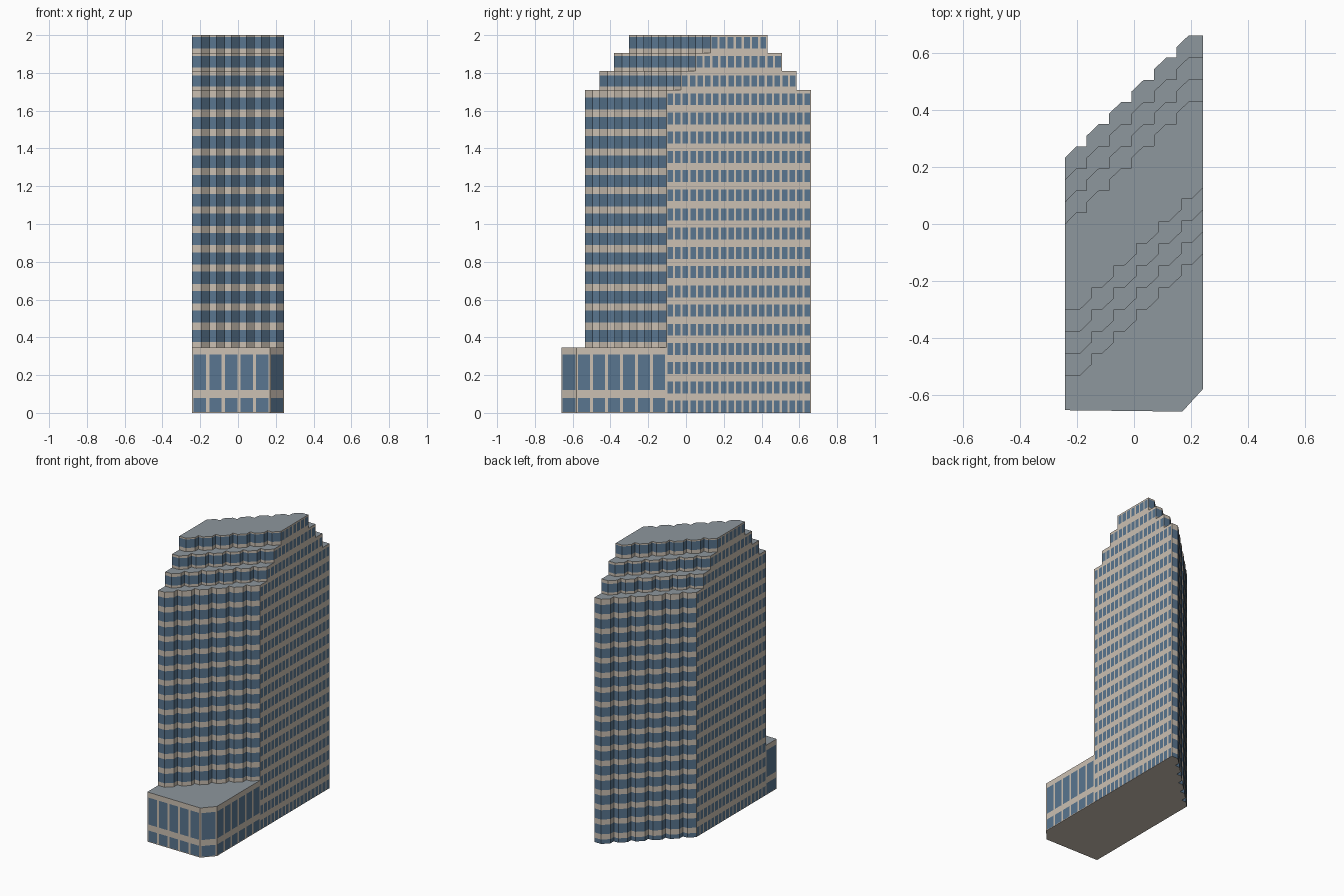
import bpy
import bmesh
from mathutils import Vector

if "Cube" in bpy.data.objects:
    bpy.data.objects.remove(bpy.data.objects["Cube"], do_unlink=True)


def make_material(name, rgb):
    mat = bpy.data.materials.new(name)
    mat.use_nodes = True
    mat.diffuse_color = (*rgb, 1)
    mat.node_tree.nodes["Principled BSDF"].inputs["Base Color"].default_value = (*rgb, 1)
    return mat


MATERIALS = [
    make_material("cream_stone", (0.60, 0.53, 0.45)),
    make_material("blue_glass", (0.10, 0.18, 0.28)),
    make_material("grey_roof", (0.27, 0.31, 0.34)),
]
STONE, GLASS, ROOF = range(3)

HALF_WIDTH = 0.243
MIDDLE_Y = 0.064
FULL_BAND = [0, 0, 1, 1]


def stair_line(shift):
    """Stepped front line of the tower, from its right-hand side to its left."""
    x, y = -0.192, -0.535 + shift
    points = [(-HALF_WIDTH, y), (x, y)]
    for step in range(6):
        points.append((min(x + 0.043, HALF_WIDTH), y + 0.041))
        if step < 5:
            x, y = x + 0.079, y + 0.078
            points += [(x - 0.036, y), (x, y)]
    return points


def columns(count, fill):
    """Alternating solid and glass edges along a wall, from 0 to 1."""
    edges = [0]
    for i in range(count):
        edges += [(i + 0.5 - fill / 2) / count, (i + 0.5 + fill / 2) / count]
    return edges + [1]


def row_edges(bottom, top, rows):
    return [bottom] + [z for row in rows for z in row] + [top]


def add_wall(bm, start, end, u_edges, z_edges):
    """Wall cut into cells; cells odd in both directions are glass."""
    a, b = Vector(start), Vector(end)
    for i, (u0, u1) in enumerate(zip(u_edges, u_edges[1:])):
        for j, (z0, z1) in enumerate(zip(z_edges, z_edges[1:])):
            if u1 - u0 < 1e-5 or z1 - z0 < 1e-5:
                continue
            p, q = a.lerp(b, u0), a.lerp(b, u1)
            corners = [(*p, z0), (*q, z0), (*q, z1), (*p, z1)]
            face = bm.faces.new([bm.verts.new(c) for c in corners])
            face.material_index = GLASS if i % 2 and j % 2 else STONE


def add_caps(bm, outline, bottom, top):
    roof = bm.faces.new([bm.verts.new((*p, top)) for p in outline])
    roof.material_index = ROOF
    bm.faces.new([bm.verts.new((*p, bottom)) for p in reversed(outline)])


def finish(bm, name):
    bmesh.ops.remove_doubles(bm, verts=bm.verts, dist=1e-5)
    mesh = bpy.data.meshes.new(name)
    bm.to_mesh(mesh)
    bm.free()
    for mat in MATERIALS:
        mesh.materials.append(mat)
    bpy.context.collection.objects.link(bpy.data.objects.new(name, mesh))


def build_tier(name, shift, bottom, top, side_rows, band_rows, column_count):
    bm = bmesh.new()
    front = stair_line(shift)
    back = [(-x, 2 * MIDDLE_Y - y) for x, y in front]
    outline = front + back
    bands = row_edges(bottom, top, band_rows)
    windows = row_edges(bottom, top, side_rows)
    for line in (front, back):
        for p, q in zip(line, line[1:]):
            add_wall(bm, p, q, FULL_BAND, bands)
    for p, q in ((front[-1], back[0]), (back[-1], front[0])):
        add_wall(bm, p, q, columns(column_count, 0.72), windows)
    add_caps(bm, outline, bottom, top)
    finish(bm, name)


# Main shaft: separate windows on the flat sides, glass bands on the steps
FLOOR = 0.1017
side_rows = [(FLOOR * k + 0.002, FLOOR * k + 0.065) for k in range(17)]
band_rows = [(max(0, 0.1025 * k - 0.035), 0.1025 * k + 0.03) for k in range(17)]
build_tier("main_tower", 0, 0, 1.71, side_rows, band_rows, 19)

# Three setback crown tiers
tops = [1.71, 1.81, 1.905, 2.0]
for k in range(1, 4):
    z = FLOOR * (16 + k) - 0.002
    rows = [(z, z + 0.06)]
    build_tier(f"crown_tier_{k}", 0.0775 * k, tops[k - 1], tops[k], rows, rows, 19 - 4 * k)

# Low entrance block with a cut corner, fitted against the stepped front
bm = bmesh.new()
front = stair_line(0)
corners = [front[0], (-HALF_WIDTH, -0.655), (0.17, -0.66), (HALF_WIDTH, -0.58), front[-1]]
entrance_rows = row_edges(0, 0.347, [(0.005, 0.08), (0.122, 0.31)])
wall_columns = [(1, 0.85), (5, 0.8), (1, 0.85), (6, 0.8)]
for p, q, (count, fill) in zip(corners, corners[1:], wall_columns):
    add_wall(bm, p, q, columns(count, fill), entrance_rows)
add_caps(bm, corners + front[-2:0:-1], 0, 0.347)
finish(bm, "entrance_block")
